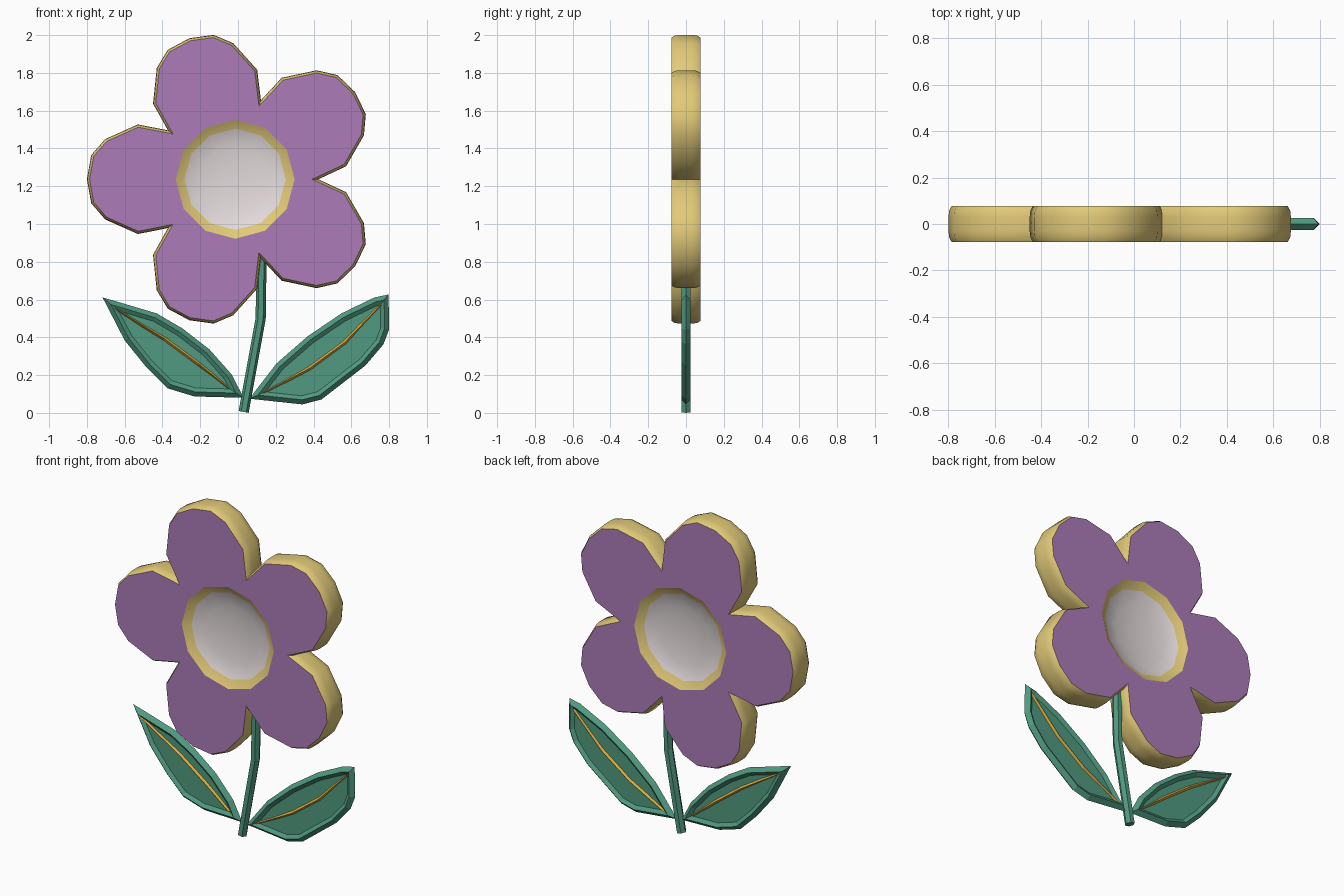
import bpy, bmesh, math
from mathutils import Vector

if "Cube" in bpy.data.objects:
    bpy.data.objects.remove(bpy.data.objects["Cube"])


def material(name, rgb):
    lin = [(c / 255 / 12.92 if c < 11 else ((c / 255 + 0.055) / 1.055) ** 2.4) for c in rgb]
    m = bpy.data.materials.new(name)
    m.diffuse_color = (*lin, 1)
    m.use_nodes = True
    m.node_tree.nodes["Principled BSDF"].inputs["Base Color"].default_value = m.diffuse_color
    return m


PURPLE = material("petal purple", (172, 123, 185))
YELLOW = material("soft yellow", (226, 202, 120))
WHITE = material("warm white", (228, 219, 220))
GREEN = material("leaf green", (80, 154, 128))
GOLD = material("vein gold", (222, 172, 62))


def inset(pts, d, limit=2.4):
    """Move a closed 2D outline inwards by d, with mitred corners."""
    pts = [Vector(p) for p in pts]
    n = len(pts)
    area = sum(pts[i - 1].x * pts[i].y - pts[i].x * pts[i - 1].y for i in range(n))
    s = 1 if area > 0 else -1
    out = []
    for i in range(n):
        a = (pts[i] - pts[i - 1]).normalized()
        b = (pts[(i + 1) % n] - pts[i]).normalized()
        na, nb = Vector((-a.y, a.x)) * s, Vector((-b.y, b.x)) * s
        m = (na + nb).normalized()
        out.append(pts[i] + m * d * min(limit, 1 / max(m.dot(na), 0.1)))
    return out


def ring(bm, pts, y):
    return [bm.verts.new((p[0], y, p[1])) for p in pts]


def skin(bm, rings, mat=0):
    for r, q in zip(rings, rings[1:]):
        for i in range(len(r)):
            f = bm.faces.new((r[i - 1], r[i], q[i], q[i - 1]))
            f.material_index = mat


def finish(bm, name, mats):
    bmesh.ops.recalc_face_normals(bm, faces=bm.faces[:])
    me = bpy.data.meshes.new(name)
    bm.to_mesh(me)
    bm.free()
    for m in mats:
        me.materials.append(m)
    ob = bpy.data.objects.new(name, me)
    bpy.context.collection.objects.link(ob)
    return ob


def tube(name, path, sections, sides, depth, mat):
    """Loft a polygon section along a path in the xz plane; sections = half widths."""
    bm = bmesh.new()
    path = [Vector(p) for p in path]
    rings = []
    for i, p in enumerate(path):
        t = (path[min(i + 1, len(path) - 1)] - path[max(i - 1, 0)]).normalized()
        n = Vector((t.y, -t.x))
        r = []
        for k in range(sides):
            a = 2 * math.pi * k / sides
            q = p + n * math.cos(a) * sections[i]
            r.append(bm.verts.new((q.x, depth * math.sin(a), q.y)))
        rings.append(r)
    skin(bm, rings)
    bm.faces.new(rings[0])
    bm.faces.new(rings[-1])
    return finish(bm, name, [mat])


# Flower head: five petals around a dished centre
CX, CZ = -0.015, 1.237
half = [(0.515, 0.29), (0.688, 0.213), (0.762, 0.128)]
petal = [(0.356, -0.259)] + [(u, -v) for u, v in half] + [(0.785, 0)] + half[::-1]
outline = []
for k in range(5):
    a = math.radians(36 + 72 * k)
    c, s = math.cos(a), math.sin(a)
    outline += [(CX + u * c - v * s, CZ + u * s + v * c) for u, v in petal]


def circle(r):
    return [(CX + r * math.cos(math.tau * k / 12), CZ + r * math.sin(math.tau * k / 12))
            for k in range(12)]


bm = bmesh.new()
rim = [(0.014, -0.078), (0.003, -0.058), (0, -0.03), (0, 0.03), (0.003, 0.058), (0.014, 0.078)]
rings = [ring(bm, inset(outline, d), y) for d, y in rim]
skin(bm, rings, 1)
for side, edge_loop in ((-1, rings[0]), (1, rings[-1])):
    # yellow bevel and white bowl
    dish = [ring(bm, circle(r), side * y) for r, y in ((0.315, 0.078), (0.268, 0.05))]
    skin(bm, dish, 1)
    bowl = [dish[1]] + [ring(bm, circle(r), side * y) for r, y in ((0.18, 0.03), (0.09, 0.021))]
    skin(bm, bowl, 2)
    mid = bm.verts.new((CX, side * 0.018, CZ))
    last = bowl[-1]
    for i in range(12):
        bm.faces.new((last[i - 1], last[i], mid)).material_index = 2
    # flat purple face with a round hole
    edges = [bm.edges.get((l[i - 1], l[i])) for l in (edge_loop, dish[0]) for i in range(len(l))]
    res = bmesh.ops.triangle_fill(bm, use_beauty=True, edges=edges, normal=(0, side, 0))
    for g in res["geom"]:
        if isinstance(g, bmesh.types.BMFace):
            g.material_index = 0
bmesh.ops.recalc_face_normals(bm, faces=bm.faces[:])
for f in bm.faces:
    f.smooth = f.material_index != 0
for e in bm.edges:
    if len(e.link_faces) == 2:
        m = {f.material_index for f in e.link_faces}
        e.smooth = not (m == {0, 1} or e.calc_face_angle() > math.radians(50))
finish(bm, "flower_head", [PURPLE, YELLOW, WHITE])

# Stem
tube("stem", [(0.03, 0.005), (0.12, 0.5), (0.125, 0.86)], [0.027] * 3, 6, 0.029, GREEN)

# Leaves: raised rim around a sunken panel, with a ridge vein on both sides
right = [(0.06, 0.075), (0.341, 0.045), (0.442, 0.071), (0.675, 0.251), (0.77, 0.363),
         (0.80, 0.442), (0.797, 0.627), (0.722, 0.611), (0.548, 0.527), (0.368, 0.405),
         (0.204, 0.262)]
left = [(0.03, 0.08), (-0.23, 0.087), (-0.373, 0.13), (-0.484, 0.24), (-0.60, 0.384),
        (-0.717, 0.611), (-0.643, 0.59), (-0.431, 0.527), (-0.294, 0.447), (-0.151, 0.336),
        (-0.034, 0.204)]
right_vein = [(0.135, 0.107), (0.38, 0.237), (0.565, 0.373), (0.757, 0.572)]
left_vein = [(-0.05, 0.132), (-0.21, 0.26), (-0.39, 0.393), (-0.65, 0.553)]
for name, shape, vein in (("right", right, right_vein), ("left", left, left_vein)):
    bm = bmesh.new()
    layers = [(0.045, -0.009), (0.024, -0.025), (0, 0), (0.024, 0.025), (0.045, 0.009)]
    rings = [ring(bm, inset(shape, d), y) for d, y in layers]
    skin(bm, rings)
    bm.faces.new(rings[0])
    bm.faces.new(rings[-1])
    finish(bm, name + "_leaf", [GREEN])
    tube(name + "_vein", vein, [0.008, 0.017, 0.017, 0.008], 4, 0.022, GOLD)
